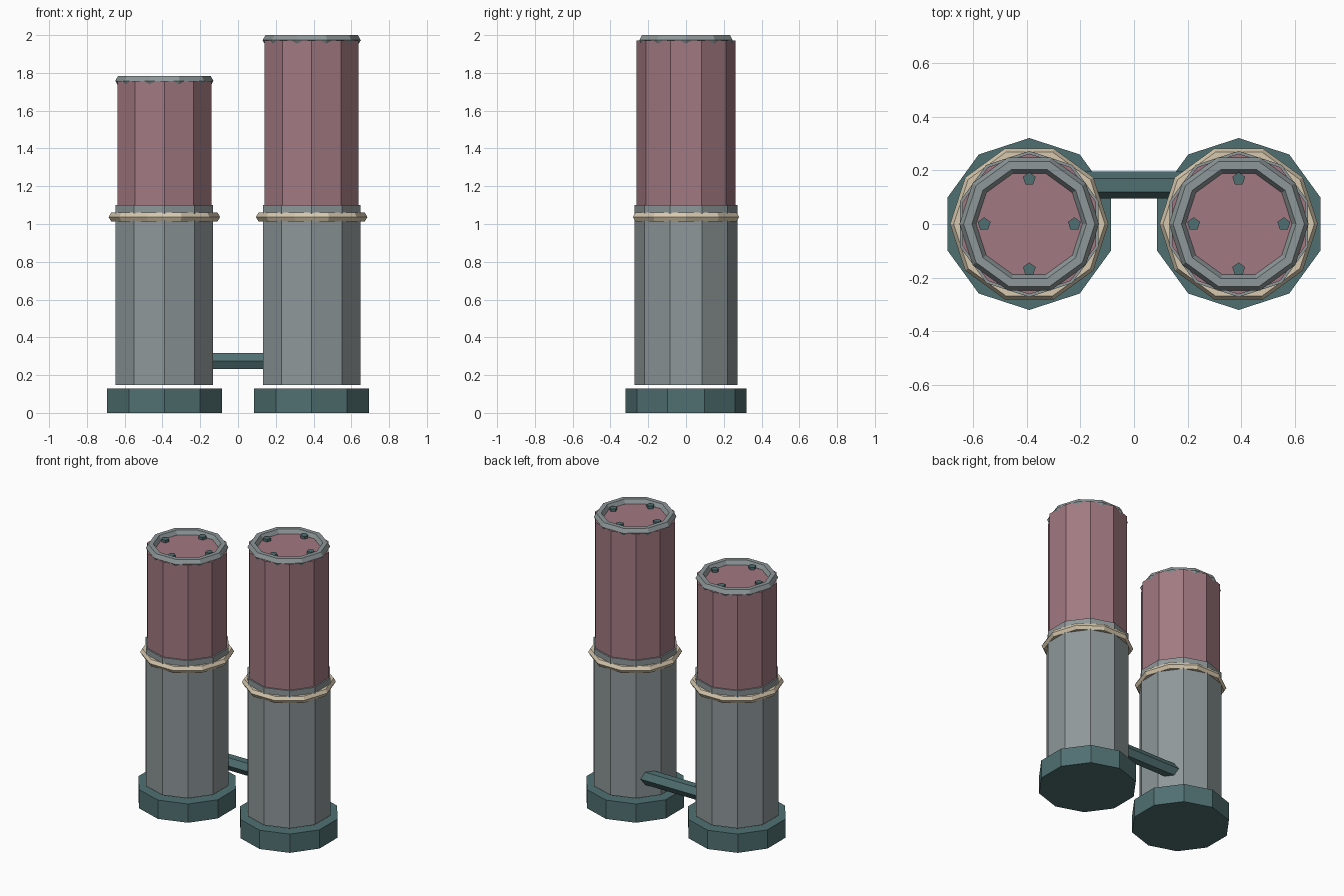
import bpy, math

if "Cube" in bpy.data.objects:
    bpy.data.objects.remove(bpy.data.objects["Cube"])


def material(name, rgb):
    m = bpy.data.materials.new(name)
    m.diffuse_color = (*rgb, 1)
    m.use_nodes = True
    m.node_tree.nodes["Principled BSDF"].inputs["Base Color"].default_value = m.diffuse_color
    return m


TEAL = material("teal", (0.08, 0.16, 0.165))
GREY = material("grey", (0.27, 0.31, 0.315))
PINK = material("pink", (0.36, 0.19, 0.22))
TAN = material("tan", (0.68, 0.58, 0.42))


def finish(name, mat):
    ob = bpy.context.object
    ob.name = name
    ob.data.materials.append(mat)


def cylinder(name, mat, sides, r, x, y, z0, z1):
    bpy.ops.mesh.primitive_cylinder_add(vertices=sides, radius=r, depth=z1 - z0,
                                        location=(x, y, (z0 + z1) / 2))
    finish(name, mat)


def ring(name, mat, major, minor, x, z):
    bpy.ops.mesh.primitive_torus_add(major_segments=10, minor_segments=6,
                                     major_radius=major, minor_radius=minor,
                                     location=(x, 0, z))
    finish(name, mat)


# Two canisters that differ only in the height of the upper section
for side, x, top in (("left", -0.39, 1.757), ("right", 0.39, 1.972)):
    cylinder(side + "_base", TEAL, 10, 0.32, x, 0, 0, 0.13)
    cylinder(side + "_lower_body", GREY, 10, 0.272, x, 0, 0.147, 1.10)
    ring(side + "_band", TAN, 0.268, 0.027, x, 1.037)
    cylinder(side + "_upper_body", PINK, 10, 0.262, x, 0, 1.05, top)
    ring(side + "_top_rim", GREY, 0.229, 0.031, x, top + 0.001)
    # Four bolts on the lid
    for i in range(4):
        a = i * math.pi / 2
        cylinder(f"{side}_bolt_{i + 1}", TEAL, 5, 0.025,
                 x + 0.168 * math.cos(a), 0.168 * math.sin(a), top - 0.015, top + 0.018)

# Hexagonal pipe joining the canisters at the back
bpy.ops.mesh.primitive_cylinder_add(vertices=6, radius=0.05, depth=0.46,
                                    location=(0, 0.145, 0.275),
                                    rotation=(0, math.pi / 2, 0))
finish("connecting_pipe", TEAL)
